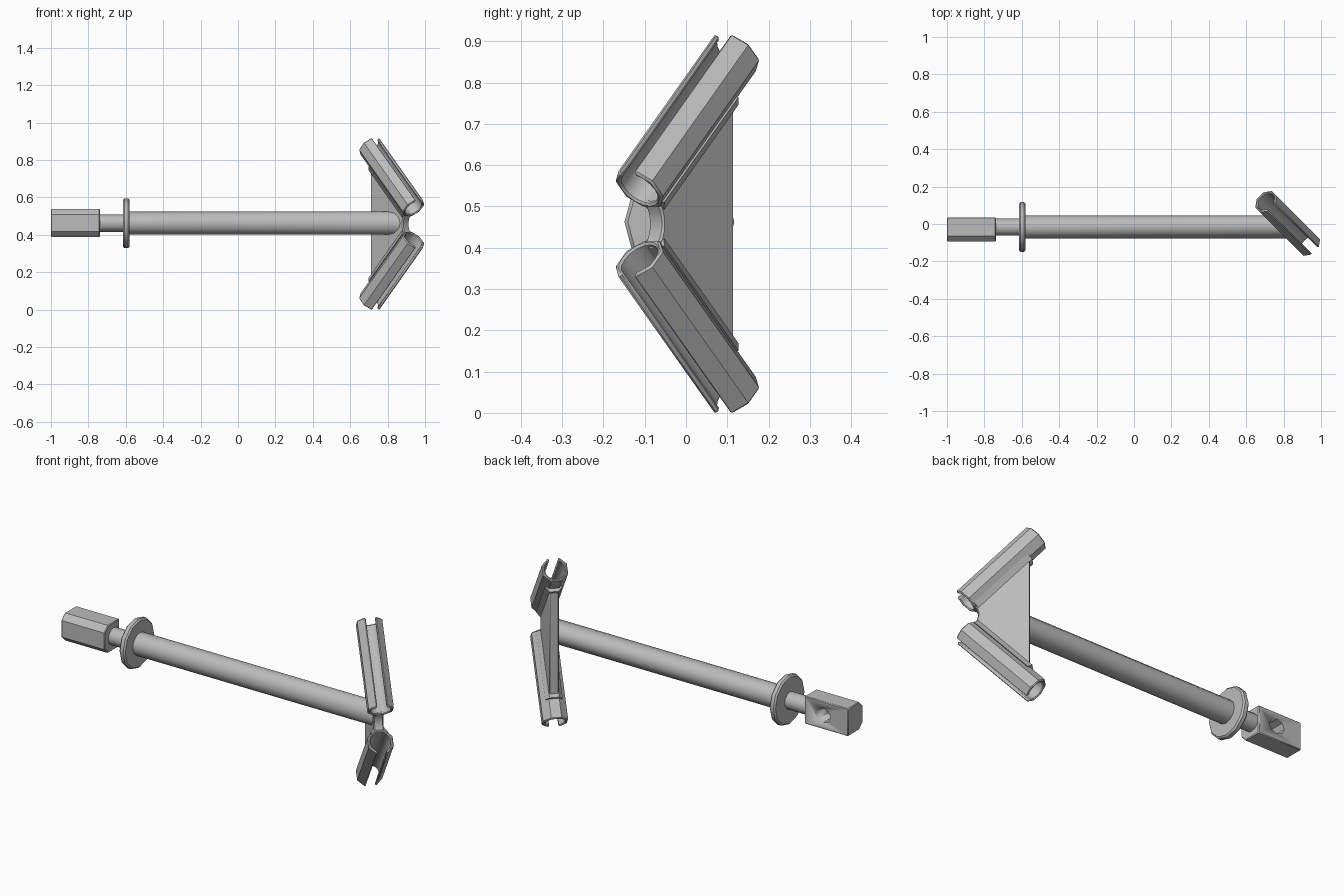
import bpy, bmesh, math
from mathutils import Vector

cube = bpy.data.objects.get("Cube")
if cube:
    bpy.data.objects.remove(cube, do_unlink=True)

steel = bpy.data.materials.new("grey_steel")
steel.use_nodes = True
GREY = (0.5, 0.5, 0.5, 1)
steel.diffuse_color = GREY
steel.node_tree.nodes["Principled BSDF"].inputs["Base Color"].default_value = GREY

MID_Z = 0.4575                        # mirror height of the forked head
AXIS = Vector((0, -0.016, 0.462))     # axis of the rod
X, Y, Z = Vector((1, 0, 0)), Vector((0, 1, 0)), Vector((0, 0, 1))
ALONG = Vector((-1, 1, 0)).normalized()   # direction of the head plate
NORMAL = Vector((1, 1, 0)).normalized()   # normal of the head plate
HEAD = Vector((0.82, 0.005, MID_Z))


def prism(name, pts, origin, a, b, sweep, bevel=0.0, cut=None):
    """Extrude a 2D profile, laid out on axes a and b, along sweep."""
    bm = bmesh.new()
    face = bm.faces.new([bm.verts.new(origin + a * p + b * q) for p, q in pts])
    out = bmesh.ops.extrude_face_region(bm, geom=[face])
    verts = [v for v in out["geom"] if isinstance(v, bmesh.types.BMVert)]
    bmesh.ops.translate(bm, vec=sweep, verts=verts)
    if cut:
        geom = bm.verts[:] + bm.edges[:] + bm.faces[:]
        res = bmesh.ops.bisect_plane(bm, geom=geom, plane_co=cut[0],
                                     plane_no=cut[1], clear_outer=True)
        rim = [e for e in res["geom_cut"] if isinstance(e, bmesh.types.BMEdge)]
        bmesh.ops.contextual_create(bm, geom=rim)
    bmesh.ops.recalc_face_normals(bm, faces=bm.faces[:])
    mesh = bpy.data.meshes.new(name)
    bm.to_mesh(mesh)
    bm.free()
    mesh.materials.append(steel)
    obj = bpy.data.objects.new(name, mesh)
    bpy.context.collection.objects.link(obj)
    if bevel:
        mod = obj.modifiers.new("soft_edges", "BEVEL")
        mod.width = bevel
        mod.segments = 1
        mod.limit_method = "ANGLE"
        mod.angle_limit = math.radians(60)
    bpy.ops.object.select_all(action="DESELECT")
    obj.select_set(True)
    bpy.context.view_layer.objects.active = obj
    bpy.ops.object.shade_smooth_by_angle(angle=math.radians(35))
    return obj


def arc(radius, start, end, steps):
    """Points on a circle, angles in degrees from the second axis."""
    angles = [math.radians(start + (end - start) * i / steps) for i in range(steps + 1)]
    return [(radius * math.sin(t), radius * math.cos(t)) for t in angles]


def ring(radius, sides):
    return arc(radius, 0, 360, sides)[:-1]


# Rod, neck and washer on one axis
def on_axis(name, radius, sides, x0, x1, **kw):
    return prism(name, ring(radius, sides), AXIS + X * x0, Y, Z, X * (x1 - x0), **kw)


on_axis("rod", 0.061, 12, -0.59, 1.0, cut=(HEAD - NORMAL * 0.02, NORMAL))
on_axis("neck", 0.046, 12, -0.76, -0.59)
on_axis("washer", 0.133, 12, -0.615, -0.58, bevel=0.008)

# End block, chamfered along its front edges, with a blind hole in the back
top, front, back, ch = 0.075, -0.077, 0.051, 0.03
block = prism("end_block",
              [(back, top), (front + ch, top), (front, top - ch),
               (front, ch - top), (front + ch, -top), (back, -top)],
              AXIS - X, Y, Z, X * 0.262, bevel=0.004)
cutter = prism("hole_cutter", [(p * 1.15, q) for p, q in ring(0.04, 8)],
               AXIS + Vector((-0.85, -0.035, 0)), X, Z, Y * 0.2)
cutter.hide_render = True
cutter.hide_set(True)
hole = block.modifiers.new("hole", "BOOLEAN")
hole.object = cutter
hole.operation = "DIFFERENCE"
hole.solver = "EXACT"

# Head plate joining the two clips
half = [(0.134, 0.315), (-0.13, 0.055), (-0.117, 0.035), (-0.11, 0.012)]
outline = half + [(s, -z) for s, z in reversed(half)]
prism("head_plate", outline, HEAD - NORMAL * 0.025, ALONG, Z, NORMAL * 0.05, bevel=0.005)

# Slotted octagonal clips, above and below, each with a fillet to the plate
clip = arc(0.068, 22.5, 337.5, 7) + arc(0.051, 335, 25, 14)
fillet = [(-0.045, -0.052), (0.045, -0.052), (0.024, -0.08), (-0.024, -0.08)]
for label, up in (("upper", 1), ("lower", -1)):
    run = (ALONG + Z * up).normalized()
    outward = (Z * up - ALONG).normalized()
    foot = HEAD - ALONG * 0.17 + Z * up * 0.083
    prism(label + "_clip", clip, foot, NORMAL, outward, run * 0.474, bevel=0.005)
    prism(label + "_fillet", fillet, foot + run * 0.01, NORMAL, outward, run * 0.36)
